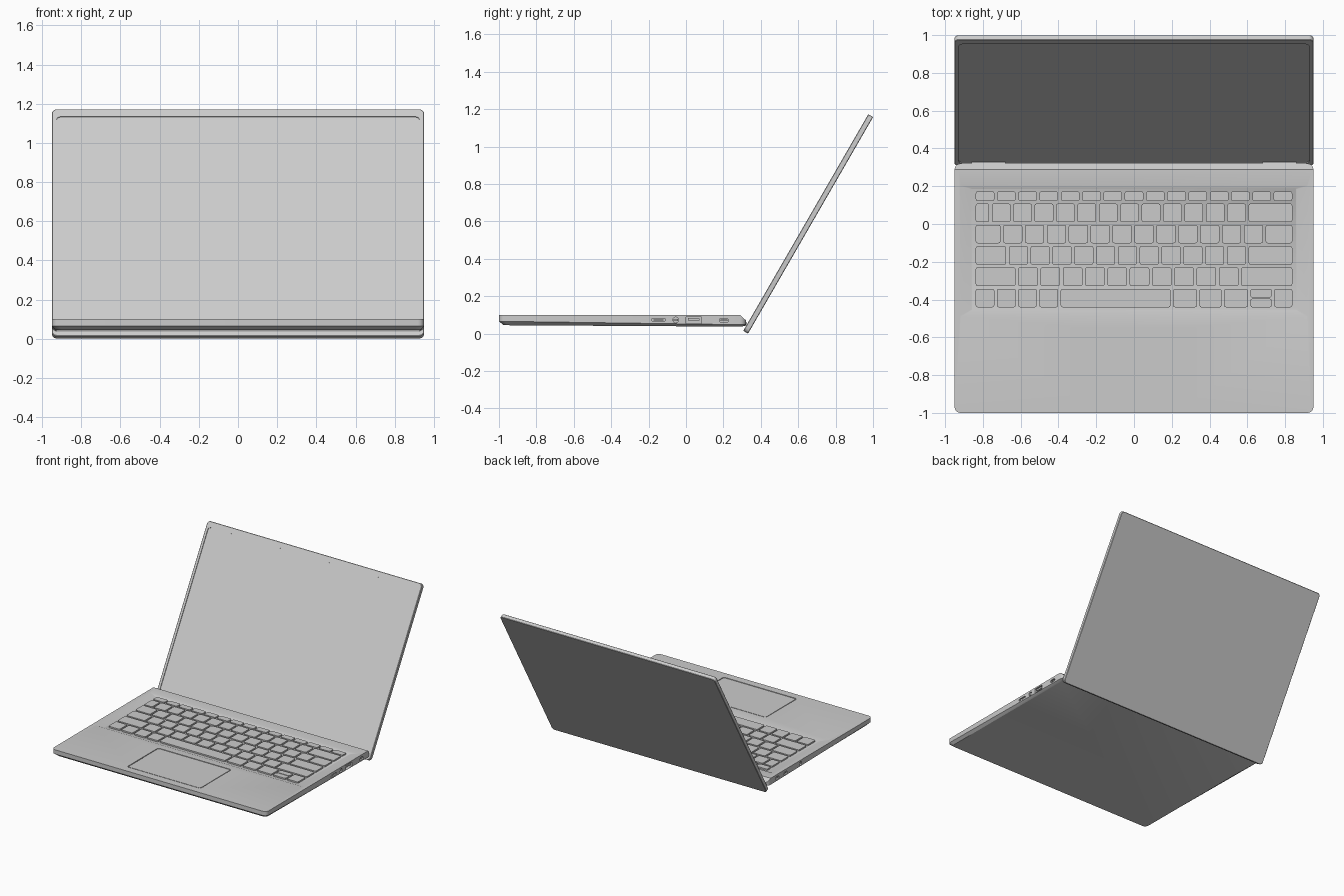
import bpy, bmesh, math
from mathutils import Matrix

cube = bpy.data.objects.get("Cube")
if cube:
    bpy.data.objects.remove(cube, do_unlink=True)

grey = bpy.data.materials.new("light_grey")
grey.use_nodes = True
colour = (0.6, 0.6, 0.6, 1)
grey.diffuse_color = colour
grey.node_tree.nodes["Principled BSDF"].inputs["Base Color"].default_value = colour
parts = []


def outline(x0, x1, y0, y1, r, seg=5):
    """Rounded rectangle, counter-clockwise."""
    pts = []
    corners = [(x1 - r, y1 - r), (x0 + r, y1 - r), (x0 + r, y0 + r), (x1 - r, y0 + r)]
    for i, (cx, cy) in enumerate(corners):
        for k in range(seg + 1):
            a = math.pi / 2 * (i + k / seg)
            pts.append((cx + r * math.cos(a), cy + r * math.sin(a)))
    return pts


def flat(pts, z):
    return [(x, y, z) for x, y in pts]


def loft(bm, rings):
    """Skin a stack of equal rings and cap both ends."""
    loops = [[bm.verts.new(p) for p in ring] for ring in rings]
    n = len(loops[0])
    for a, b in zip(loops, loops[1:]):
        for i in range(n):
            j = (i + 1) % n
            bm.faces.new((a[i], a[j], b[j], b[i]))
    bm.faces.new(loops[0][::-1])
    bm.faces.new(loops[-1])


def make(name, solids, matrix=None):
    bm = bmesh.new()
    for rings in solids:
        loft(bm, rings)
    bmesh.ops.remove_doubles(bm, verts=bm.verts, dist=0.00005)
    bmesh.ops.dissolve_degenerate(bm, edges=bm.edges, dist=0.00005)
    bmesh.ops.recalc_face_normals(bm, faces=bm.faces)
    mesh = bpy.data.meshes.new(name)
    bm.to_mesh(mesh)
    bm.free()
    mesh.materials.append(grey)
    ob = bpy.data.objects.new(name, mesh)
    bpy.context.collection.objects.link(ob)
    if matrix:
        ob.matrix_world = matrix
    parts.append(ob)
    return ob


def carve(ob, solids, matrix=None):
    """Cut solids out of an object and bake the result."""
    cutter = make("cutter", solids, matrix)
    mod = ob.modifiers.new("carve", 'BOOLEAN')
    mod.operation = 'DIFFERENCE'
    mod.solver = 'EXACT'
    mod.object = cutter
    bpy.context.view_layer.update()
    graph = bpy.context.evaluated_depsgraph_get()
    baked = bpy.data.meshes.new_from_object(ob.evaluated_get(graph))
    ob.modifiers.clear()
    ob.data = baked
    parts.remove(cutter)
    bpy.data.objects.remove(cutter, do_unlink=True)


# Base: tapered underside, straight walls, sloped rear edge
W, FRONT, REAR, DECK, R = 0.95, -1.0, 0.32, 0.1, 0.032
edge = outline(-W, W, FRONT, REAR, R)
ridge = REAR - R
under = outline(-W + 0.02, W - 0.02, FRONT + 0.025, REAR - 0.02, R)
base = make("base", [[
    [(x, y, 0.045 - 0.006 * (y + 1)) for x, y in under],
    [(x, y, 0.066 - 0.014 * (y + 1)) for x, y in edge],
    [(x, y, min(DECK, DECK - 0.9 * (y - ridge))) for x, y in edge],
    [(x, min(y, ridge), DECK) for x, y in edge],
]])

# Keyboard well with sloping sides, and trackpad pocket
FLOOR = 0.087
rim = outline(-0.92, 0.92, -0.49, 0.205, 0.004, 1)
well = outline(-0.86, 0.86, -0.455, 0.188, 0.004, 1)
carve(base, [[flat(well, FLOOR), flat(rim, DECK), flat(rim, DECK + 0.02)]])
pocket = outline(-0.325, 0.325, -0.94, -0.545, 0.02)
carve(base, [[flat(pocket, DECK - 0.006), flat(pocket, DECK + 0.02)]])
pad = outline(-0.319, 0.319, -0.934, -0.551, 0.016)
make("trackpad", [[flat(pad, DECK - 0.007), flat(pad, DECK - 0.001)]])


# Side ports: (side, y centre, z centre, half length, half height, corner radius)
def port_solid(side, y, z, hl, hh, r, inner, outer):
    shape = outline(y - hl, y + hl, z - hh, z + hh, r)
    return [[(side * x, a, b) for a, b in shape] for x in (inner, outer)]


ports = [
    (1, -0.147, 0.073, 0.037, 0.008, 0.0079),
    (1, -0.055, 0.073, 0.015, 0.015, 0.0149),
    (1, 0.041, 0.071, 0.041, 0.018, 0.002),
    (1, 0.203, 0.071, 0.024, 0.011, 0.0109),
    (-1, 0.203, 0.071, 0.024, 0.011, 0.0109),
    (-1, 0.1, 0.071, 0.024, 0.011, 0.0109),
    (-1, -0.09, 0.073, 0.015, 0.015, 0.0149),
]
carve(base, [port_solid(*p, W - 0.03, W + 0.02) for p in ports])

# Tongues and pins inside the ports
tongues = []
for side, y, z, hl, hh, r in ports:
    lift = 0.005 if hh > 0.016 else 0
    tongues.append(port_solid(side, y, z + lift, hl * 0.75, hh * 0.35, hh * 0.1,
                              W - 0.031, W - 0.004))
make("port_tongues", tongues)

# Keys: each row is top, bottom, then key edges from left to right
LEFT, RIGHT, GAP = -0.845, 0.845, 0.007


def steps(start, end, count):
    return [start + (end - start) * i / count for i in range(count + 1)]


rows = [
    (0.172, 0.122, steps(LEFT, RIGHT, 15)),
    (0.108, 0.01, [LEFT] + steps(-0.76, 0.6, 12) + [RIGHT]),
    (-0.004, -0.102, [LEFT] + steps(-0.7, 0.69, 12) + [RIGHT]),
    (-0.117, -0.215, [LEFT] + steps(-0.67, 0.6, 11) + [RIGHT]),
    (-0.23, -0.328, [LEFT] + steps(-0.62, 0.56, 10) + [RIGHT]),
    (-0.343, -0.441, steps(LEFT, -0.395, 4) + [0.2, 0.34, 0.47, 0.61]),
    (-0.343, -0.441, [0.735, RIGHT]),
    (-0.343, -0.389, [0.61, 0.735]),
    (-0.395, -0.441, [0.61, 0.735]),
]
keys = []
for top, bottom, cuts in rows:
    for a, b in zip(cuts, cuts[1:]):
        cap = outline(a + GAP, b - GAP, bottom, top, 0.01, 3)
        keys.append([flat(cap, FLOOR - 0.001), flat(cap, DECK - 0.002)])
make("keys", keys)

# Lid: thin slab leaning back, with a shallow screen recess
LENGTH, THICK = 1.337, 0.03
lean = Matrix.Translation((0, 0.306, 0.015)) @ Matrix.Rotation(math.radians(60), 4, 'X')
lid_edge = outline(-W, W, 0, LENGTH, 0.025)
lid_soft = outline(-W + 0.003, W - 0.003, 0.003, LENGTH - 0.003, 0.022)
lid = make("lid", [[
    flat(lid_soft, -THICK), flat(lid_edge, -THICK + 0.003),
    flat(lid_edge, -0.003), flat(lid_soft, 0),
]], lean)
screen = outline(-0.928, 0.928, 0.03, LENGTH - 0.045, 0.022)
carve(lid, [[flat(screen, -0.005), flat(screen, 0.02)]], lean)

# Hinge barrels between base and lid
barrels = []
for side in (-1, 1):
    ring = outline(0.303, 0.327, 0.041, 0.065, 0.0119)
    barrels.append([[(side * x, y, z) for y, z in ring] for x in (0.68, 0.86)])
make("hinges", barrels)

# Smooth rounded corners, keep hard edges
bpy.ops.object.select_all(action='DESELECT')
for ob in parts:
    ob.select_set(True)
bpy.context.view_layer.objects.active = base
bpy.ops.object.shade_smooth_by_angle(angle=math.radians(30))
